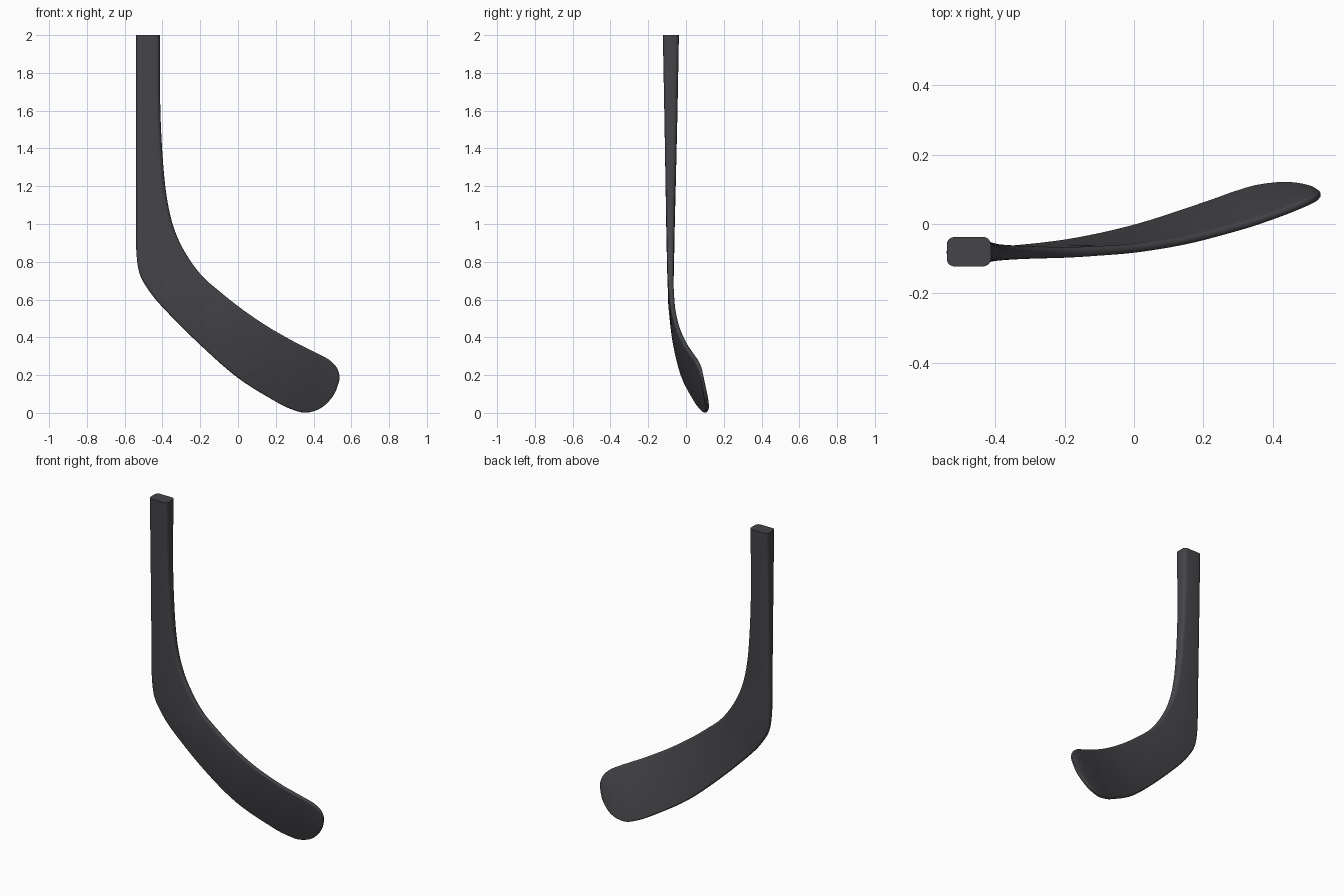
import bpy, bmesh, math
from mathutils import Vector

if "Cube" in bpy.data.objects:
    bpy.data.objects.remove(bpy.data.objects["Cube"])

# Stations down the stick: outer edge (x, y, z), inner edge (x, y, z), thickness
STATIONS = [
    (-.540, -.080, 2.00, -.413, -.080, 2.00, .085),
    (-.540, -.080, 1.60, -.411, -.080, 1.60, .070),
    (-.540, -.081, 1.25, -.393, -.081, 1.28, .056),
    (-.540, -.082, 1.00, -.366, -.082, 1.08, .046),
    (-.538, -.082, .850, -.325, -.082, .940, .040),
    (-.522, -.082, .740, -.265, -.082, .825, .035),
    (-.480, -.081, .660, -.190, -.082, .725, .031),
    (-.400, -.079, .560, -.100, -.078, .645, .028),
    (-.200, -.056, .360, .020, -.069, .550, .026),
    (.000, -.012, .185, .160, -.046, .455, .025),
    (.200, .053, .060, .300, -.010, .375, .024),
    (.290, .085, .017, .370, .012, .340, .024),
    (.360, .105, .002, .430, .033, .310, .023),
    (.440, .113, .027, .485, .055, .279, .022),
    (.505, .104, .093, .523, .072, .240, .020),
    (.535, .090, .165, .538, .084, .195, .012),
]


def spline(p, i, t):
    """Catmull-Rom interpolation between stations i and i + 1."""
    a, b, c, d = (p[max(0, min(len(p) - 1, k))] for k in range(i - 1, i + 3))
    return [.5 * (2 * q + (r - o) * t + (2 * o - 5 * q + 4 * r - s) * t * t
                  + (3 * q - o - 3 * r + s) * t ** 3)
            for o, q, r, s in zip(a, b, c, d)]


def rounded_rect(w, t, seg=5):
    r = min(.022, t * .46, w * .46)
    pts = []
    for k, (sx, sy) in enumerate([(1, 1), (-1, 1), (-1, -1), (1, -1)]):
        for j in range(seg + 1):
            a = math.pi / 2 * (k + j / seg)
            pts.append((sx * (w / 2 - r) + r * math.cos(a),
                        sy * (t / 2 - r) + r * math.sin(a)))
    return pts


STEPS = 6
rows = [spline(STATIONS, i, j / STEPS)
        for i in range(len(STATIONS) - 1) for j in range(STEPS)]
rows.append(list(STATIONS[-1]))
outer = [Vector(r[:3]) for r in rows]
inner = [Vector(r[3:6]) for r in rows]
mid = [(a + b) / 2 for a, b in zip(outer, inner)]

# Shaft and blade: one continuous loft
bm = bmesh.new()
rings = []
for i, r in enumerate(rows):
    across = inner[i] - outer[i]
    along = mid[min(i + 1, len(mid) - 1)] - mid[max(i - 1, 0)]
    normal = across.cross(along).normalized()
    u = across.normalized()
    rings.append([bm.verts.new(mid[i] + u * x + normal * y)
                  for x, y in rounded_rect(across.length, r[6])])
for a, b in zip(rings, rings[1:]):
    for k in range(len(a)):
        n = (k + 1) % len(a)
        bm.faces.new((a[k], a[n], b[n], b[k]))
bm.faces.new(rings[0])
bm.faces.new(rings[-1])
bmesh.ops.recalc_face_normals(bm, faces=bm.faces)

mesh = bpy.data.meshes.new("hockey_stick_blade")
bm.to_mesh(mesh)
bm.free()
stick = bpy.data.objects.new("hockey_stick_blade", mesh)
bpy.context.collection.objects.link(stick)

# Dark composite finish
mat = bpy.data.materials.new("dark_composite")
mat.diffuse_color = (.06, .06, .068, 1)
mat.use_nodes = True
mat.node_tree.nodes["Principled BSDF"].inputs["Base Color"].default_value = mat.diffuse_color
mesh.materials.append(mat)

bpy.context.view_layer.objects.active = stick
stick.select_set(True)
bpy.ops.object.shade_smooth_by_angle(angle=math.radians(40))
